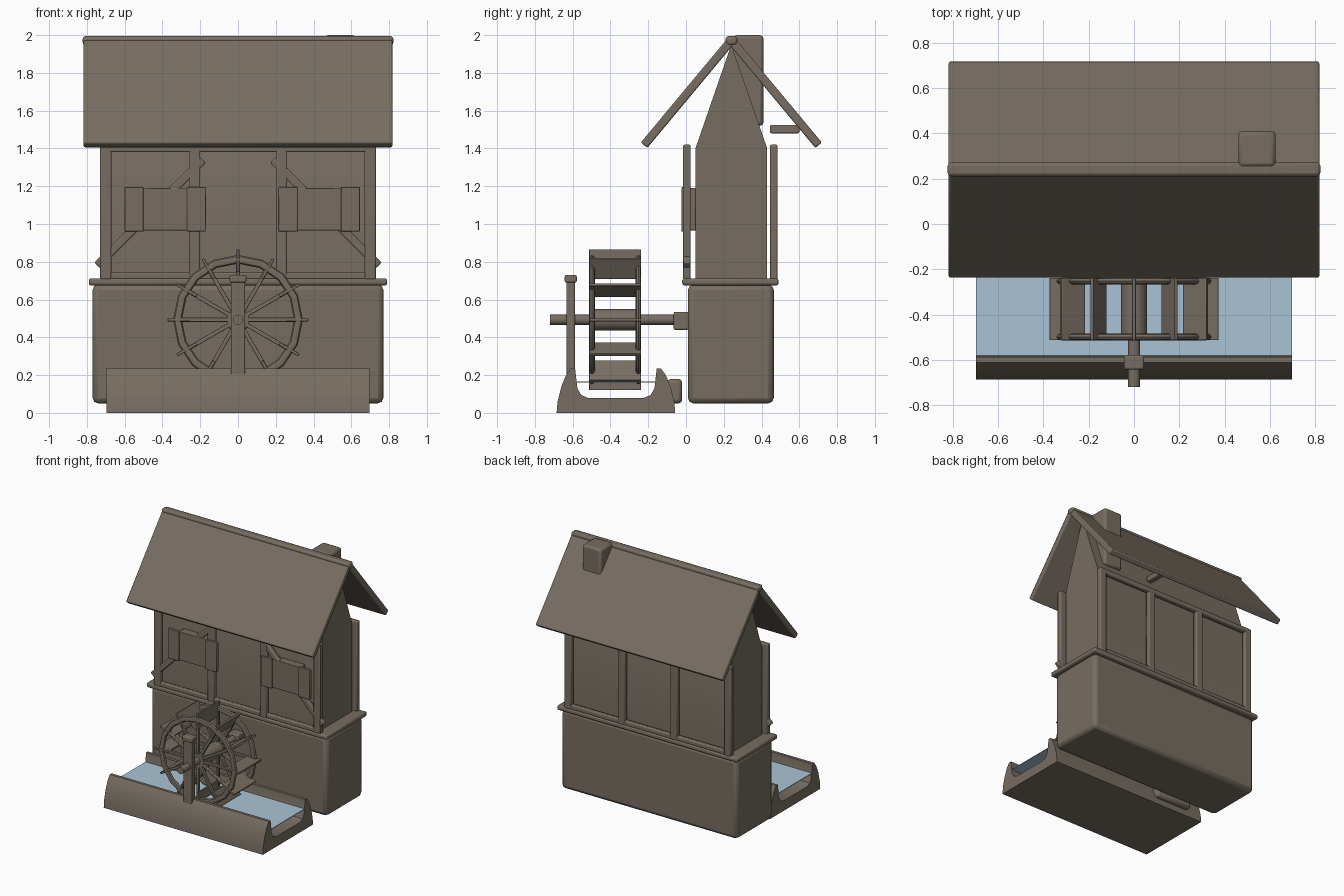
import bpy
import bmesh
from math import pi, sin, cos, atan2, hypot
from mathutils import Vector

if "Cube" in bpy.data.objects:
    bpy.data.objects.remove(bpy.data.objects["Cube"])


def material(name, rgb):
    m = bpy.data.materials.new(name)
    m.use_nodes = True
    m.diffuse_color = (*rgb, 1)
    m.node_tree.nodes["Principled BSDF"].inputs["Base Color"].default_value = (*rgb, 1)
    return m


BROWN = material("weathered_brown", (0.185, 0.155, 0.122))
BLUE = material("water_blue", (0.40, 0.55, 0.66))


def finish(ob, name, bevel=0, mat=BROWN):
    ob.name = name
    ob.data.materials.append(mat)
    if bevel:
        mod = ob.modifiers.new("Bevel", "BEVEL")
        mod.width = bevel
        mod.segments = 2
    bpy.ops.object.select_all(action="DESELECT")
    ob.select_set(True)
    bpy.context.view_layer.objects.active = ob
    bpy.ops.object.shade_smooth_by_angle(angle=0.6)
    return ob


def block(name, center, size, rot=(0, 0, 0), bevel=0.008, mat=BROWN):
    bpy.ops.mesh.primitive_cube_add(size=1, location=center, rotation=rot)
    ob = bpy.context.object
    for v in ob.data.vertices:
        v.co = v.co * Vector(size)
    return finish(ob, name, bevel, mat)


def box(name, x, y, z, **kw):
    """Box from its (low, high) limits on each axis."""
    lims = (x, y, z)
    return block(name, [(a + b) / 2 for a, b in lims], [b - a for a, b in lims], **kw)


def prism(name, profile, half):
    """Extrude a (y, z) profile along x."""
    bm = bmesh.new()
    face = bm.faces.new([bm.verts.new((-half, y, z)) for y, z in profile])
    ext = bmesh.ops.extrude_face_region(bm, geom=[face])["geom"]
    moved = [g for g in ext if isinstance(g, bmesh.types.BMVert)]
    bmesh.ops.translate(bm, verts=moved, vec=(2 * half, 0, 0))
    bmesh.ops.recalc_face_normals(bm, faces=bm.faces)
    mesh = bpy.data.meshes.new(name)
    bm.to_mesh(mesh)
    bm.free()
    ob = bpy.data.objects.new(name, mesh)
    bpy.context.collection.objects.link(ob)
    return finish(ob, name)


def rod(name, y0, y1, r, z, sides=16):
    bpy.ops.mesh.primitive_cylinder_add(vertices=sides, radius=r, depth=y1 - y0,
                                        location=(0, (y0 + y1) / 2, z), rotation=(pi / 2, 0, 0))
    return finish(bpy.context.object, name)


# House body
box("stone_base", (-0.77, 0.77), (0.01, 0.465), (0.05, 0.68), bevel=0.03)
box("sill", (-0.79, 0.79), (-0.02, 0.49), (0.675, 0.712), bevel=0.012)
prism("upper_walls", [(0.05, 0.7), (0.43, 0.7), (0.43, 1.4), (0.24, 1.95), (0.05, 1.4)], 0.70)

# Timber frame, front and back
for side, y in (("front", 0.005), ("back", 0.465)):
    for i, x in enumerate((-0.70, -0.23, 0.23, 0.70)):
        block(f"{side}_post_{i}", (x, y, 1.06), (0.06, 0.04, 0.71))
    block(f"{side}_top_beam", (0, y, 1.40), (1.46, 0.04, 0.04))
    block(f"{side}_bottom_beam", (0, y, 0.725), (1.46, 0.036, 0.036))
for side, s in (("right", -1), ("left", 1)):
    block(f"{side}_brace", (s * 0.465, 0.005, 1.06), (0.79, 0.036, 0.045),
          rot=(0, s * pi / 4, 0))

# Front windows with shutters
for side, x in (("right", -0.60), ("left", 0.215)):
    box(f"{side}_window", (x + 0.09, x + 0.34), (-0.015, 0.05), (0.965, 1.19), bevel=0.004)
    for i, a in enumerate((x, x + 0.33)):
        box(f"{side}_shutter_{i}", (a, a + 0.10), (-0.025, 0.0), (0.96, 1.195), bevel=0.004)

# Roof
run, drop = 0.462, 0.555
for side, s in (("front", -1), ("back", 1)):
    block(f"{side}_roof", (0, 0.24 + s * run / 2, 1.972 - drop / 2),
          (1.635, hypot(run, drop), 0.045), rot=(-s * atan2(drop, run), 0, 0))
box("ridge_beam", (-0.822, 0.822), (0.21, 0.272), (1.945, 1.995), bevel=0.015)
box("chimney", (0.46, 0.625), (0.25, 0.41), (1.52, 2.0), bevel=0.018)
box("eave_bracket", (0.205, 0.255), (0.445, 0.6), (1.48, 1.525))

# Water trough
outer = [(-0.685, 0), (-0.68, 0.06), (-0.66, 0.14), (-0.635, 0.2), (-0.61, 0.235), (-0.587, 0.235)]
inner = [(-0.575, 0.13), (-0.555, 0.095), (-0.52, 0.08)]
near = outer + inner
far = [(-0.742 - y, z) for y, z in reversed(near)]
prism("trough", near + far, 0.697)
box("water", (-0.697, 0.697), (-0.582, -0.16), (0.16, 0.165), bevel=0, mat=BLUE)
box("trough_stone", (-0.57, -0.25), (-0.10, -0.02), (0.05, 0.18), bevel=0.02)

# Axle and its supports
hub_z = 0.493
rod("axle", -0.72, 0.02, 0.027, hub_z)
rod("wheel_hub", -0.51, -0.24, 0.058, hub_z)
box("axle_mount", (-0.045, 0.045), (-0.065, 0.015), (0.44, 0.535))
box("axle_post", (-0.037, 0.037), (-0.632, -0.588), (0.2, 0.72), bevel=0.006)
box("post_cap", (-0.044, 0.044), (-0.642, -0.578), (0.69, 0.73))

# Water wheel: two rims with spokes, and floats between them
for side, y in (("front", -0.498), ("back", -0.252)):
    bpy.ops.mesh.primitive_torus_add(major_radius=0.32, minor_radius=0.023, major_segments=16,
                                     minor_segments=8, location=(0, y, hub_z),
                                     rotation=(pi / 2, 0, 0))
    rim = bpy.context.object
    for v in rim.data.vertices:
        v.co.z *= 0.65
    finish(rim, f"{side}_rim")
    for i in range(12):
        a = i * pi / 6
        block(f"{side}_spoke_{i}", (0.18 * cos(a), y, hub_z + 0.18 * sin(a)),
              (0.29, 0.022, 0.022), rot=(0, -a, 0), bevel=0.004)
for i in range(12):
    a = i * pi / 6
    block(f"wheel_float_{i}", (0.313 * cos(a), -0.375, hub_z + 0.313 * sin(a)),
          (0.12, 0.275, 0.016), rot=(0, -a, 0), bevel=0.003)
